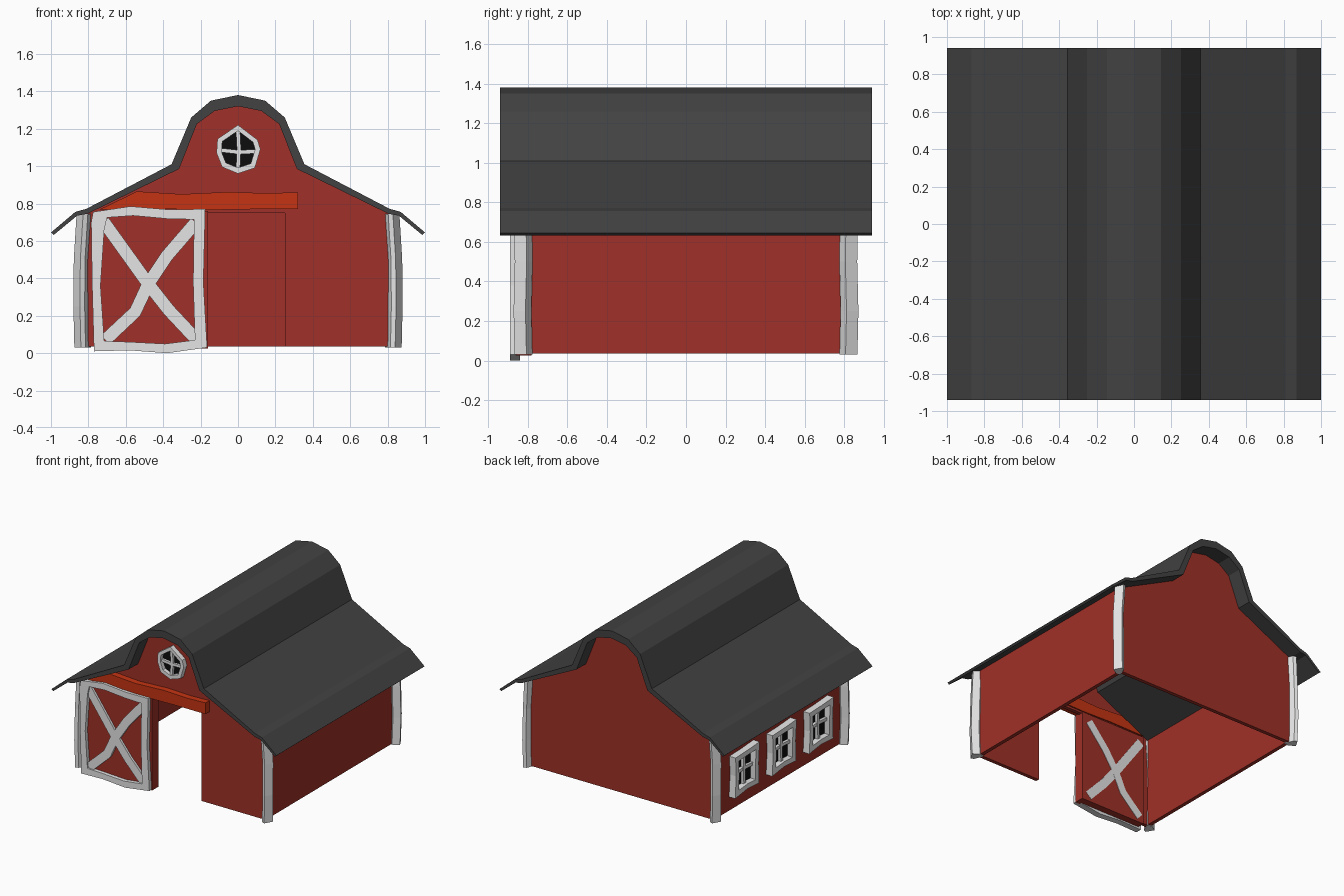
import bpy, bmesh
from mathutils import Vector

if "Cube" in bpy.data.objects:
    bpy.data.objects.remove(bpy.data.objects["Cube"])


def material(name, r, g, b):
    m = bpy.data.materials.new(name)
    m.diffuse_color = (r, g, b, 1)
    m.use_nodes = True
    m.node_tree.nodes["Principled BSDF"].inputs["Base Color"].default_value = m.diffuse_color
    return m


RED = material("barn_red", 0.35, 0.030, 0.021)
ORANGE = material("beam_orange", 0.56, 0.034, 0.006)
WHITE = material("trim_white", 0.78, 0.78, 0.78)
ROOF = material("roof_grey", 0.054, 0.054, 0.054)
BLACK = material("pane_black", 0.004, 0.004, 0.004)


def finish(name, bm, mat):
    bmesh.ops.recalc_face_normals(bm, faces=bm.faces)
    me = bpy.data.meshes.new(name)
    bm.to_mesh(me)
    bm.free()
    me.materials.append(mat)
    ob = bpy.data.objects.new(name, me)
    bpy.context.collection.objects.link(ob)
    return ob


def place(u, v, w, side):
    # front parts lie in x-z with depth y; side parts lie in y-z with depth x
    return (w, u, v) if side else (u, w, v)


def prism(name, pts, w0, w1, mat, side=False):
    bm = bmesh.new()
    a = [bm.verts.new(place(u, v, w0, side)) for u, v in pts]
    b = [bm.verts.new(place(u, v, w1, side)) for u, v in pts]
    bm.faces.new(a)
    bm.faces.new(b)
    n = len(pts)
    for i in range(n):
        j = (i + 1) % n
        bm.faces.new((a[i], a[j], b[j], b[i]))
    return finish(name, bm, mat)


def ring(name, outer, inner, w0, w1, mat, side=False):
    bm = bmesh.new()
    loops = [[bm.verts.new(place(u, v, w, side)) for u, v in pts]
             for pts, w in ((outer, w0), (outer, w1), (inner, w1), (inner, w0))]
    n = len(outer)
    for k in range(4):
        p, q = loops[k], loops[(k + 1) % 4]
        for i in range(n):
            j = (i + 1) % n
            bm.faces.new((p[i], p[j], q[j], q[i]))
    return finish(name, bm, mat)


def board(name, path, width, w0, w1, mat, side=False):
    left, right = [], []
    for i, p in enumerate(path):
        d = Vector(path[min(i + 1, len(path) - 1)]) - Vector(path[max(i - 1, 0)])
        d.normalize()
        off = Vector((-d.y, d.x)) * width / 2
        left.append(tuple(Vector(p) + off))
        right.append(tuple(Vector(p) - off))
    return prism(name, left + right[::-1], w0, w1, mat, side)


def rect(x0, z0, x1, z1):
    return [(x0, z0), (x1, z0), (x1, z1), (x0, z1)]


def mirrored(half):
    # half profile runs from the right eave up to the ridge at x = 0
    return half + [(-x, z) for x, z in half[-2::-1]]


# Roof: bell-shaped gambrel profile
outer = mirrored([(1, .645), (.87, .755), (.81, .772), (.355, 1.01), (.25, 1.26), (.145, 1.35), (0, 1.38)])
inner = mirrored([(.985, .632), (.86, .735), (.805, .745), (.315, .985), (.22, 1.225), (.125, 1.295), (0, 1.32)])
prism("roof", outer + inner[::-1], -.94, .94, ROOF)

# Walls: two gables (front one notched for the doorway) and two sides
base = .035
gable = [(.82, .745)] + inner[2:-2] + [(-.82, .745)]
prism("back_wall", [(.82, base)] + gable + [(-.82, base)], .79, .82, RED)
notch = [(-.82, base), (-.25, base), (-.25, .75), (.25, .75), (.25, base)]
prism("front_wall", [(.82, base)] + gable + notch, -.82, -.79, RED)
for s, n in ((-1, "left"), (1, "right")):
    prism(n + "_wall", rect(-.79, base, .79, .75), s * .79, s * .82, RED, True)

# Corner posts: slightly crooked twisted boxes
plan = [(.84, -.87), (.875, -.81), (.825, -.78), (.785, -.785), (.815, -.86)]
levels = [(.03, .0, .003), (.25, .005, -.002), (.5, .003, .004), (.745, -.012, 0)]
for sx, nx in ((-1, "left"), (1, "right")):
    for sy, ny in ((1, "front"), (-1, "back")):
        bm = bmesh.new()
        rows = [[bm.verts.new((sx * (x + dx), sy * (y + dy), z)) for x, y in plan]
                for z, dx, dy in levels]
        for p, q in zip(rows, rows[1:]):
            for i in range(5):
                j = (i + 1) % 5
                bm.faces.new((p[i], p[j], q[j], q[i]))
        bm.faces.new(rows[0])
        bm.faces.new(rows[-1])
        finish(f"{ny}_{nx}_post", bm, WHITE)

# Sliding door: red panel, wobbly white frame and cross brace
prism("door_panel", rect(-.745, .025, -.16, .76), -.86, -.782, RED)
frame_out = [(-.775, .755), (-.785, .70), (-.78, .36), (-.77, .01), (-.58, .015), (-.38, .0),
             (-.165, .03), (-.185, .38), (-.175, .77), (-.375, .768), (-.575, .785)]
frame_in = [(-.70, .725), (-.715, .66), (-.735, .36), (-.715, .065), (-.58, .06), (-.39, .05),
            (-.23, .07), (-.24, .38), (-.235, .715), (-.375, .718), (-.56, .735)]
ring("door_frame", frame_out, frame_in, -.89, -.84, WHITE)
board("door_brace_a", [(-.72, .705), (-.58, .51), (-.48, .37), (-.37, .23), (-.22, .07)], .068, -.878, -.78, WHITE)
board("door_brace_b", [(-.225, .70), (-.38, .52), (-.48, .37), (-.55, .22), (-.71, .07)], .068, -.879, -.779, WHITE)

# Door rail beam
prism("rail_beam", [(-.74, .768), (-.42, .772), (-.18, .765), (.1, .77), (.32, .77), (.32, .86),
                    (.15, .855), (-.05, .862), (-.3, .85), (-.54, .865)], -.87, -.78, ORANGE)

# Gable window: uneven round frame, pane and bars
round_out = [(0, 1.22), (.105, 1.14), (.12, 1.09), (.09, .99), (0, .96), (-.085, .995), (-.115, 1.07), (-.11, 1.145)]
round_in = [(x * .76, 1.09 + (z - 1.09) * .76) for x, z in round_out]
ring("gable_window_frame", round_out, round_in, -.86, -.81, WHITE)
prism("gable_window_pane", round_in, -.828, -.819, BLACK)
board("gable_window_bar_vertical", [(0, 1.19), (.005, 1.09), (0, .985)], .022, -.848, -.82, WHITE)
board("gable_window_bar_horizontal", [(-.09, 1.085), (0, 1.075), (.092, 1.078)], .022, -.846, -.82, WHITE)

# Three side windows on the left wall
win_out = [(-.15, -.165), (0, -.155), (.155, -.175), (.142, 0), (.15, .15), (0, .155), (-.155, .165), (-.143, 0)]
win_in = [(-.105, -.12), (0, -.115), (.105, -.125), (.103, 0), (.108, .11), (0, .115), (-.11, .12), (-.103, 0)]
for k in range(3):
    cy, cz = (k - 1) * .47, .32
    o = [(cy + u, cz + v) for u, v in win_out]
    i = [(cy + u, cz + v) for u, v in win_in]
    n = f"side_window_{k + 1}"
    ring(n + "_frame", o, i, -.875, -.815, WHITE, True)
    prism(n + "_pane", i, -.828, -.819, BLACK, True)
    board(n + "_bar_vertical", [(cy, cz - .12), (cy + .006, cz), (cy, cz + .12)], .025, -.852, -.82, WHITE, True)
    board(n + "_bar_horizontal", [(cy - .106, cz), (cy, cz + .008), (cy + .106, cz)], .025, -.85, -.82, WHITE, True)
